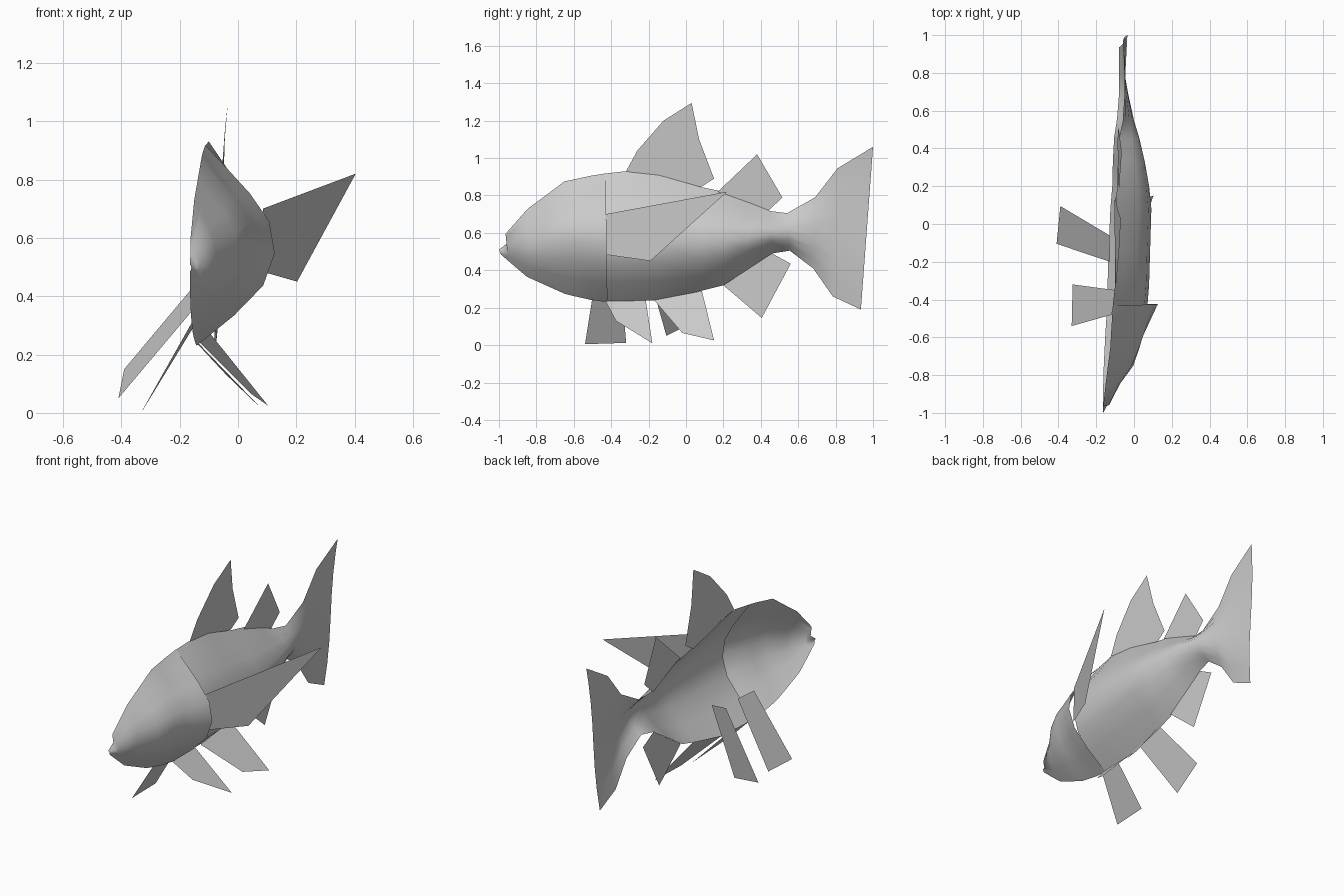
import bpy, math

grey = bpy.data.materials.new("plain_grey")
grey.diffuse_color = (0.6, 0.6, 0.6, 1)


def add_mesh(name, verts, faces, smooth=False):
    me = bpy.data.meshes.new(name)
    me.from_pydata(verts, [], faces)
    me.materials.append(grey)
    ob = bpy.data.objects.new(name, me)
    bpy.context.collection.objects.link(ob)
    for p in me.polygons:
        p.use_smooth = smooth
    return ob


# Half cross-section: (fraction from back to belly, fraction of full bulge)
PROFILE = [(0, 0), (.1, .28), (.24, .65), (.38, .92), (.54, 1),
           (.7, .85), (.85, .47), (1, 0)]


def bump(y, z):
    # raised eye area
    return .03 * math.exp(-((y + .6) ** 2 + (z - .65) ** 2) / .012)


def half_shell(name, sections, eye=False):
    # section: y_top, y_bottom, z_top, z_bottom, rim_x_top, rim_x_bottom, x_max
    verts, faces = [], []
    n = len(PROFILE)
    for yt, yb, zt, zb, xt, xb, xm in sections:
        for f, w in PROFILE:
            y, z, rim = yt + (yb - yt) * f, zt + (zb - zt) * f, xt + (xb - xt) * f
            x = rim + (xm - rim) * w
            if eye:
                x += bump(y, z) * w
            verts.append((x, y, z))
    for s in range(len(sections) - 1):
        for i in range(n - 1):
            a, b = s * n + i, (s + 1) * n + i
            faces.append((a, a + 1, b + 1, b))
    return add_mesh(name, verts, faces, True)


# Head with jaw step, ending in the free gill cover edge
half_shell("head", [
    (-1.0, -.99, .51, .485, -.165, -.165, -.16),
    (-.955, -.955, .545, .455, -.163, -.165, -.14),
    (-.965, -.95, .595, .45, -.163, -.165, -.13),
    (-.845, -.85, .73, .365, -.15, -.163, -.075),
    (-.75, -.75, .80, .32, -.138, -.16, -.005),
    (-.65, -.65, .875, .275, -.125, -.155, .02),
    (-.59, -.59, .888, .26, -.122, -.152, .035),
    (-.51, -.51, .905, .242, -.117, -.147, .08),
    (-.43, -.42, .918, .23, -.112, -.142, .125),
], eye=True)

# Trunk, starting just inside the gill cover and flattening into the tail fin
half_shell("body_and_tail", [
    (-.45, -.45, .915, .235, -.114, -.144, .07),
    (-.32, -.32, .93, .235, -.10, -.14, .08),
    (-.15, -.15, .91, .24, -.10, -.135, .085),
    (.08, .08, .845, .29, -.095, -.125, .092),
    (.2, .2, .82, .32, -.09, -.115, .08),
    (.33, .33, .765, .405, -.085, -.112, .057),
    (.45, .46, .717, .49, -.08, -.105, .028),
    (.54, .555, .705, .505, -.06, -.09, .0),
    (.69, .68, .79, .41, -.05, -.08, -.03),
    (.81, .785, .945, .26, -.045, -.08, -.05),
    (1.0, .935, 1.06, .19, -.035, -.08, -.058),
])


def fin(name, points):
    add_mesh(name, points, [tuple(range(len(points)))])


def upright_fin(name, outline, z0, x0, z1, x1):
    # outline in (y, z), leaning in x with height
    fin(name, [(x0 + (x1 - x0) * (z - z0) / (z1 - z0), y, z) for y, z in outline])


# Fins along the back and under the tail
upright_fin("front_back_fin",
            [(-.32, .93), (.08, .845), (.15, .89), (.07, 1.10), (.03, 1.295),
             (-.12, 1.20), (-.26, 1.04)], .9, -.10, 1.295, -.07)
upright_fin("rear_back_fin",
            [(.17, .82), (.44, .717), (.515, .79), (.38, 1.02)],
            .75, -.085, 1.02, -.065)
upright_fin("rear_belly_fin",
            [(.20, .32), (.405, .145), (.56, .435), (.46, .49)],
            .145, -.105, .49, -.105)

# Large side fin swept out behind the gill cover
fin("side_fin", [(.09 + (y + .42) * .49, y, z) for y, z in
                 [(-.43, .70), (-.44, .485), (-.19, .45), (.22, .82)]])

# Paired belly fins spreading to the right
fin("right_front_belly_fin", [(-.138, -.43, .235), (-.04, -.375, .13),
                              (.085, -.18, .01), (-.135, -.215, .238)])
fin("right_rear_belly_fin", [(-.13, -.17, .24), (.045, -.02, .065),
                             (.103, .15, .025), (-.11, .085, .29)])

# Strap-like fins spreading to the left from inside the shell
fin("left_front_belly_fin", [(-.117, -.48, .383), (-.33, -.54, .005),
                             (-.325, -.32, .012), (-.10, -.35, .38)])
fin("left_rear_belly_fin", [(-.126, -.20, .387), (-.41, -.105, .05),
                            (-.39, .095, .15), (-.13, -.06, .46)])
